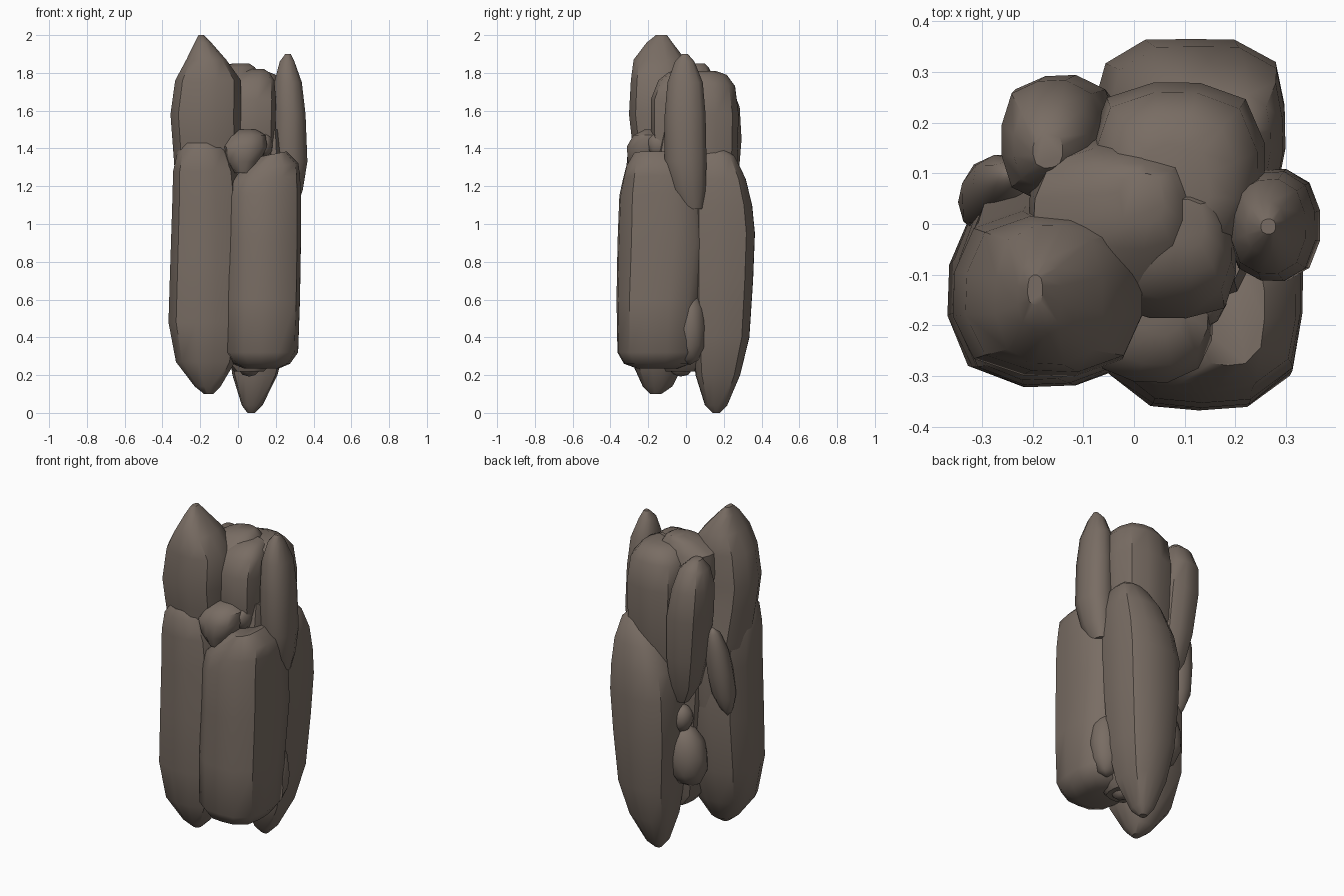
import bpy, bmesh, math, random

random.seed(4)
stone = bpy.data.materials.new("brown grey stone")
stone.diffuse_color = (0.19, 0.152, 0.126, 1)


def finish(name, bm):
    bmesh.ops.recalc_face_normals(bm, faces=bm.faces)
    me = bpy.data.meshes.new(name)
    bm.to_mesh(me)
    bm.free()
    me.materials.append(stone)
    ob = bpy.data.objects.new(name, me)
    bpy.context.collection.objects.link(ob)
    bpy.ops.object.select_all(action='DESELECT')
    ob.select_set(True)
    bpy.context.view_layer.objects.active = ob
    bpy.ops.object.shade_smooth_by_angle(angle=math.radians(42))
    return ob


def boulder(name, rings, n=12, power=3.4, tilt=(0, 0)):
    """Loft of squarish rings (z, x min, x max, y min, y max), slightly chipped.
    tilt slopes the upper rings in z along x and y."""
    bm = bmesh.new()
    chips = [random.uniform(0.965, 1.0) for _ in range(n)]
    loops = []
    for r, (z, x0, x1, y0, y1) in enumerate(rings):
        t = max(0, (r - len(rings) / 2) / (len(rings) / 2))
        loop = []
        for i in range(n):
            a = math.tau * (i + 0.5) / n
            c, s = math.cos(a), math.sin(a)
            k = chips[i] / (abs(c) ** power + abs(s) ** power) ** (1 / power)
            dx, dy = c * k * (x1 - x0) / 2, s * k * (y1 - y0) / 2
            loop.append(bm.verts.new(((x0 + x1) / 2 + dx, (y0 + y1) / 2 + dy,
                                      z + t * (tilt[0] * dx + tilt[1] * dy))))
        loops.append(loop)
    for a, b in zip(loops, loops[1:]):
        for i in range(n):
            j = (i + 1) % n
            bm.faces.new((a[i], a[j], b[j], b[i]))
    bm.faces.new(loops[0][::-1])
    bm.faces.new(loops[-1])
    return finish(name, bm)


def pebble(name, loc, size, tilt=(0, 0, 0)):
    """Rounded small stone."""
    bm = bmesh.new()
    bmesh.ops.create_icosphere(bm, subdivisions=2, radius=1)
    for v in bm.verts:
        v.co *= random.uniform(0.96, 1.04)
    ob = finish(name, bm)
    ob.location, ob.scale = loc, size
    ob.rotation_euler = [math.radians(t) for t in tilt]


# three large lower stones
boulder("front_left_stone", [
    (0.10, -.18, -.13, -.19, -.13), (0.14, -.23, -.09, -.23, -.07),
    (0.27, -.33, -.01, -.29, .00), (0.48, -.37, .03, -.32, .06),
    (0.80, -.36, .03, -.325, .08), (1.10, -.35, .02, -.325, .08),
    (1.28, -.345, .00, -.32, .04), (1.39, -.32, -.05, -.31, -.02),
    (1.43, -.29, -.09, -.285, -.05)], power=3)
boulder("front_right_stone", [
    (0.235, .03, .22, -.26, -.04), (0.26, -.03, .28, -.33, .03),
    (0.32, -.08, .325, -.365, .07), (0.60, -.08, .335, -.37, .09),
    (0.90, -.075, .34, -.365, .13), (1.15, -.07, .34, -.355, .11),
    (1.24, -.05, .335, -.335, .07), (1.30, .01, .325, -.32, .03),
    (1.37, .11, .26, -.28, -.04)], n=14, power=3, tilt=(.25, 0))
boulder("back_stone", [
    (0.00, .05, .09, .14, .18), (0.04, .02, .13, .10, .22),
    (0.20, -.03, .21, .05, .29), (0.40, -.06, .26, .03, .34),
    (0.70, -.08, .285, .02, .36), (0.95, -.08, .30, .02, .37),
    (1.10, -.05, .30, .02, .355), (1.24, .01, .295, .03, .32),
    (1.36, .10, .27, .07, .26), (1.40, .15, .23, .12, .20)], n=14, power=3.6)

# upper stones
boulder("tall_left_peak", [
    (0.72, -.23, -.05, -.18, .06), (1.05, -.315, .00, -.24, .10),
    (1.25, -.335, .01, -.26, .08),
    (1.45, -.35, .02, -.29, .04), (1.58, -.36, .02, -.305, .03),
    (1.76, -.335, .02, -.295, .02), (1.87, -.275, -.06, -.28, .00),
    (1.96, -.23, -.14, -.21, -.07), (2.00, -.21, -.18, -.16, -.10)], power=3)
boulder("slim_right_stone", [
    (1.08, .23, .31, -.03, .09), (1.18, .19, .345, -.08, .105),
    (1.33, .18, .37, -.115, .11), (1.58, .185, .36, -.115, .105),
    (1.75, .19, .34, -.10, .09), (1.86, .22, .30, -.06, .045),
    (1.90, .25, .28, -.02, .01)], power=2.6)
boulder("upper_back_stone", [
    (0.95, -.02, .18, .02, .20), (1.25, -.08, .25, -.04, .275),
    (1.58, -.09, .26, -.06, .285), (1.73, -.08, .245, -.07, .265),
    (1.79, -.04, .20, -.05, .22), (1.81, .01, .15, -.01, .16)], power=3.1)
boulder("upper_middle_stone", [
    (1.20, -.16, .14, -.13, .14), (1.65, -.21, .14, -.12, .17),
    (1.77, -.20, .13, -.12, .15), (1.83, -.10, .09, -.05, .12),
    (1.85, -.03, .06, .00, .10)])
boulder("upper_front_stone", [
    (1.30, -.03, .19, -.16, .05), (1.48, -.07, .20, -.19, .06),
    (1.66, -.07, .205, -.19, .06), (1.76, -.04, .195, -.15, .06),
    (1.80, .02, .17, -.10, .06), (1.82, .05, .14, -.05, .05)])
boulder("leaning_back_left_stone", [
    (0.92, -.13, -.06, .13, .20), (1.02, -.19, -.03, .08, .24),
    (1.20, -.23, -.02, .05, .275), (1.45, -.26, -.03, .04, .295),
    (1.62, -.265, -.06, .045, .285), (1.73, -.24, -.09, .07, .24),
    (1.78, -.20, -.14, .11, .18)], power=3)

# inner core closing the gaps
boulder("core_stone", [
    (0.22, -.02, .14, -.11, .06), (0.30, -.10, .22, -.15, .09),
    (0.80, -.16, .24, -.20, .13), (1.20, -.20, .26, -.20, .14),
    (1.50, -.16, .24, -.14, .14)])

# small wedged stones
boulder("front_wedge", [
    (1.27, -.02, .08, -.29, -.10), (1.33, -.07, .12, -.31, -.08),
    (1.41, -.095, .16, -.315, -.08), (1.47, -.06, .15, -.28, -.08),
    (1.50, .00, .10, -.22, -.10)], power=2.6)
pebble("front_wedge_small", (.14, -.14, 1.42), (.045, .065, .065))
pebble("left_wedge", (-.27, .06, 1.10), (.075, .07, .28), (-8, 6, 0))
pebble("lower_back_wedge", (-.09, .12, .57), (.12, .11, .18), (0, 8, 0))
pebble("lower_back_wedge_small", (-.07, .14, .80), (.065, .065, .08))
pebble("lower_right_wedge", (.21, .02, .45), (.10, .09, .20))
pebble("bottom_wedge", (.06, -.03, .28), (.07, .08, .09))
